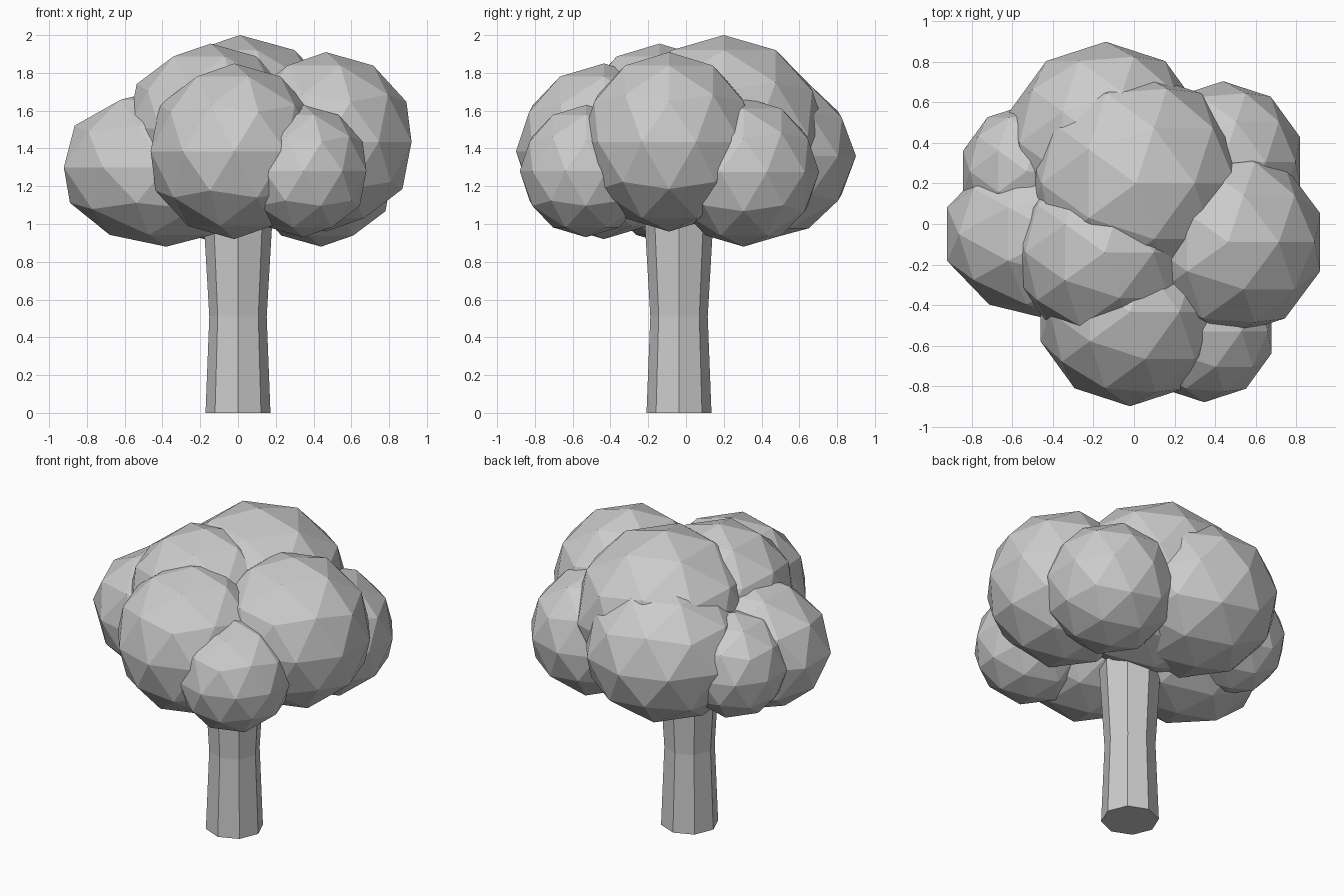
import bpy, bmesh
from math import cos, sin, pi

if "Cube" in bpy.data.objects:
    bpy.data.objects.remove(bpy.data.objects["Cube"])


def finish(name, bm):
    bmesh.ops.recalc_face_normals(bm, faces=bm.faces[:])
    mesh = bpy.data.meshes.new(name)
    bm.to_mesh(mesh)
    bm.free()
    obj = bpy.data.objects.new(name, mesh)
    bpy.context.collection.objects.link(obj)
    return obj


def foliage(name, centre, size):
    bm = bmesh.new()
    bmesh.ops.create_icosphere(bm, subdivisions=2, radius=1)
    bmesh.ops.scale(bm, vec=size, verts=bm.verts)
    bmesh.ops.translate(bm, vec=centre, verts=bm.verts)
    return finish(name, bm)


# Eight-sided trunk, slightly waisted
bm = bmesh.new()
rings = []
for z, r in [(0, 0.172), (0.51, 0.152), (1.04, 0.183)]:
    rings.append([bm.verts.new((r * cos(i * pi / 4), -0.037 + r * sin(i * pi / 4), z))
                  for i in range(8)])
for low, high in zip(rings, rings[1:]):
    for i in range(8):
        j = (i + 1) % 8
        bm.faces.new((low[i], low[j], high[j], high[i]))
bm.faces.new(rings[0][::-1])
bm.faces.new(rings[-1])
finish("trunk", bm)

# Overlapping faceted leaf clumps: centre, radii
clumps = {
    "foliage_front": ((-0.02, -0.435, 1.385), (0.465, 0.465, 0.465)),
    "foliage_front_right": ((0.347, -0.53, 1.28), (0.35, 0.35, 0.35)),
    "foliage_right": ((0.465, -0.09, 1.435), (0.477, 0.465, 0.475)),
    "foliage_back_right": ((0.44, 0.305, 1.275), (0.40, 0.40, 0.395)),
    "foliage_top": ((0.01, 0.20, 1.47), (0.55, 0.55, 0.53)),
    "foliage_upper_left": ((-0.145, -0.14, 1.505), (0.46, 0.45, 0.45)),
    "foliage_left": ((-0.38, -0.05, 1.30), (0.57, 0.43, 0.42)),
    "foliage_back": ((-0.14, 0.40, 1.36), (0.50, 0.50, 0.45)),
    "foliage_back_left": ((-0.53, 0.26, 1.30), (0.33, 0.33, 0.33)),
}
for name, (centre, size) in clumps.items():
    foliage(name, centre, size)
